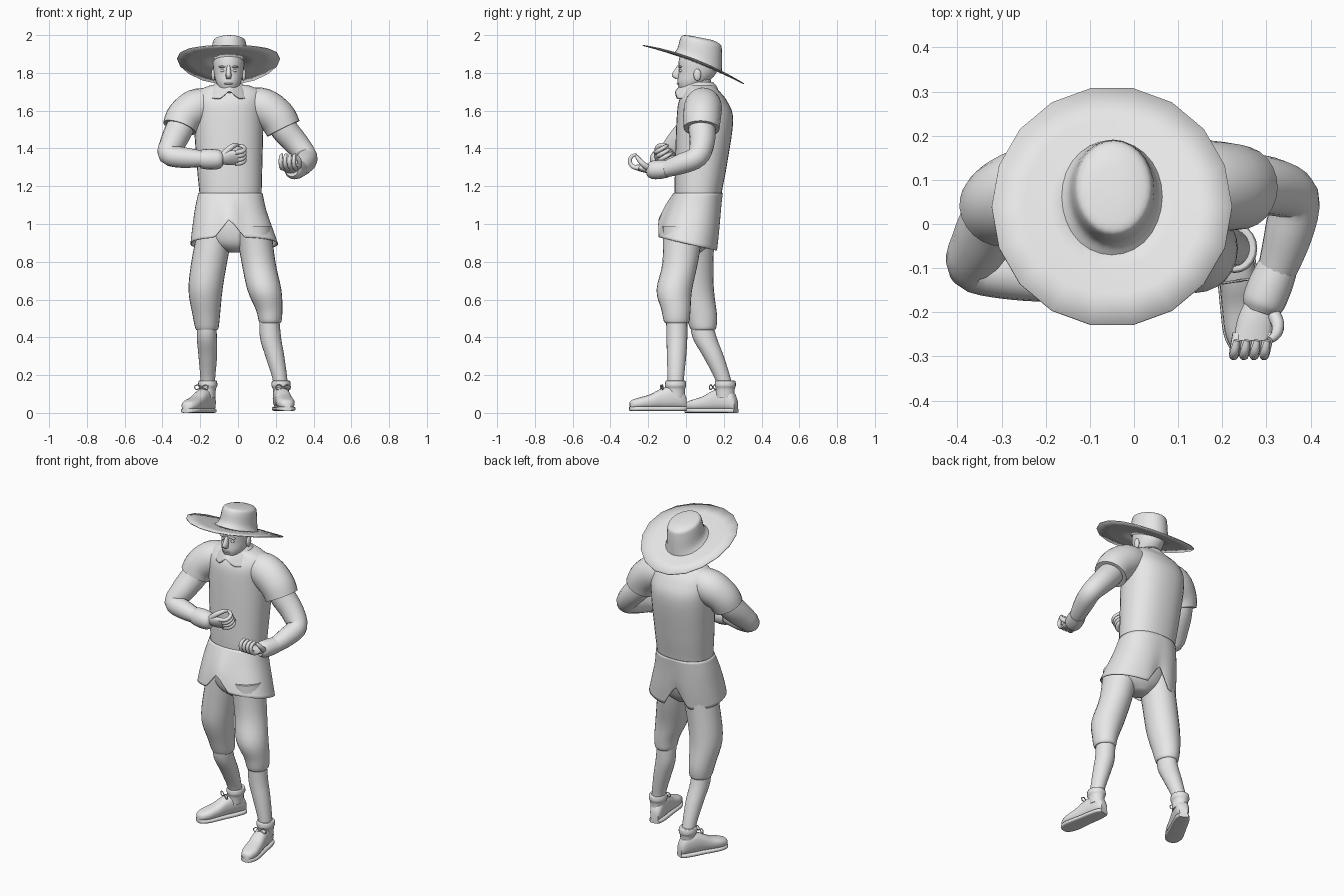
import bpy, bmesh, math
from mathutils import Vector

cube = bpy.data.objects.get("Cube")
if cube:
    bpy.data.objects.remove(cube, do_unlink=True)

grey = bpy.data.materials.new("plain_grey")
grey.use_nodes = True
grey.diffuse_color = (0.8, 0.8, 0.8, 1)
grey.node_tree.nodes["Principled BSDF"].inputs["Base Color"].default_value = grey.diffuse_color
X, Y, Z = Vector((1, 0, 0)), Vector((0, 1, 0)), Vector((0, 0, 1))


def finish(name, bm, sharp=50):
    """Turn a bmesh into a smooth-shaded grey object."""
    bmesh.ops.recalc_face_normals(bm, faces=bm.faces)
    for face in bm.faces:
        face.smooth = True
    mesh = bpy.data.meshes.new(name)
    bm.to_mesh(mesh)
    bm.free()
    mesh.set_sharp_from_angle(angle=math.radians(sharp))
    mesh.materials.append(grey)
    obj = bpy.data.objects.new(name, mesh)
    bpy.context.collection.objects.link(obj)
    return obj


def skin(name, loops, caps=True):
    """Bridge a list of point loops with quads."""
    bm = bmesh.new()
    rows = [[bm.verts.new(p) for p in loop] for loop in loops]
    n = len(rows[0])
    for low, high in zip(rows, rows[1:]):
        for i in range(n):
            j = (i + 1) % n
            bm.faces.new((low[i], low[j], high[j], high[i]))
    if caps:
        bm.faces.new(rows[0])
        bm.faces.new(rows[-1])
    return finish(name, bm)


def smooth_path(keys, steps=4):
    """Catmull-Rom interpolation of tuples of numbers."""
    out = []
    for i in range(len(keys) - 1):
        quad = (keys[max(i - 1, 0)], keys[i], keys[i + 1], keys[min(i + 2, len(keys) - 1)])
        for k in range(steps):
            t = k / steps
            out.append([b + t / 2 * (c - a + t * (2 * a - 5 * b + 4 * c - d + t * (3 * (b - c) + d - a)))
                        for a, b, c, d in zip(*quad)])
    return out + [list(keys[-1])]


def oval(center, a, b, ra, rb, segs, power=1.0):
    points = []
    for i in range(segs):
        t = math.tau * i / segs
        c, s = math.cos(t), math.sin(t)
        points.append(center + a * ra * math.copysign(abs(c) ** power, c)
                      + b * rb * math.copysign(abs(s) ** power, s))
    return points


def loft(name, keys, segs=24, a=X, b=Y, power=1.0, caps=True, steps=4):
    """Rings of x, y, z, two radii and an optional forward-rising slope."""
    loops = []
    for x, y, z, ra, rb, *slope in smooth_path(keys, steps):
        tilt = b - Z * slope[0] if slope else b
        loops.append(oval(Vector((x, y, z)), a, tilt, ra, rb, segs, power))
    return skin(name, loops, caps)


def tube(name, keys, segs=16):
    """Round tube along points of x, y, z, radius."""
    path = smooth_path(keys)
    pts = [Vector(p[:3]) for p in path]
    side, loops = None, []
    for i, p in enumerate(pts):
        t = (pts[min(i + 1, len(pts) - 1)] - pts[max(i - 1, 0)]).normalized()
        side = t.orthogonal() if side is None else side - t * side.dot(t)
        side.normalize()
        loops.append(oval(p, side, t.cross(side), path[i][3], path[i][3], segs))
    return skin(name, loops)


def ball(name, center, size):
    bm = bmesh.new()
    bmesh.ops.create_uvsphere(bm, u_segments=16, v_segments=10, radius=1)
    bmesh.ops.scale(bm, vec=size, verts=bm.verts)
    bmesh.ops.translate(bm, vec=center, verts=bm.verts)
    return finish(name, bm)


def notch(obj, middle, width, depth, top, back=True):
    """Cut a pointed slit into the lower edge, then give the cloth thickness."""
    for v in obj.data.vertices:
        if back or v.co.y < 0.05:
            cut = max(0, 1 - abs(v.co.x - middle) / width)
            v.co.z = top + (v.co.z - top) * (1 - depth * cut)
    cloth = obj.modifiers.new("cloth", "SOLIDIFY")
    cloth.thickness = 0.006


# Tunic, collar and neck
loft("tunic_body", [(-.04, .065, 1.12, .16, .12), (-.04, .065, 1.17, .165, .125), (-.045, .08, 1.32, .174, .138),
                    (-.05, .1, 1.55, .185, .15), (-.05, .09, 1.65, .185, .128), (-.045, .085, 1.705, .165, .09),
                    (-.045, .08, 1.735, .1, .07)], 32, power=.88)
skirt = loft("tunic_skirt", [(-.04, .065, 1.165, .17, .13, 0), (-.04, .045, 1.08, .188, .143, .05),
                             (-.03, .025, .98, .212, .154, .15), (-.02, .01, .895, .232, .157, .23)],
             64, power=.88, caps=False)
notch(skirt, -.045, .08, .42, 1.165)
collar = loft("collar", [(-.05, .075, 1.752, .064, .068), (-.05, .07, 1.72, .095, .097),
                         (-.05, .06, 1.665, .12, .118)], 48, caps=False)
notch(collar, -.045, .05, .5, 1.752, back=False)
tube("neck", [(-.05, .095, 1.64, .066), (-.05, .08, 1.72, .06), (-.05, .065, 1.79, .058)])

# Head and face
loft("head", [(-.05, .005, 1.693, .018, .018), (-.05, .012, 1.708, .042, .042), (-.05, .035, 1.75, .066, .08),
              (-.05, .06, 1.8, .078, .1), (-.05, .067, 1.86, .084, .106), (-.05, .072, 1.91, .08, .1)])
loft("nose", [(-.05, -.035, 1.84, .008, .01), (-.05, -.048, 1.79, .015, .027), (-.05, -.042, 1.768, .012, .014)], 12)
ball("lips", (-.05, -.04, 1.743), (.024, .01, .005))
ball("chin", (-.05, -.012, 1.712), (.026, .022, .018))
for label, sign in (("left", 1), ("right", -1)):
    ball(label + "_eye", (-.05 + sign * .03, -.026, 1.812), (.013, .01, .008))
    ball(label + "_brow", (-.05 + sign * .032, -.03, 1.832), (.021, .01, .006))
    ball(label + "_ear", (-.05 + sign * .081, .06, 1.79), (.011, .02, .032))


# Hat: bent, tilted brim and a tapered crown
def brim_point(radius, i, segs):
    t = math.tau * i / segs
    x, y = radius * math.cos(t), radius * math.sin(t)
    return Vector((x - .05, y + .04, 1.863 - .38 * y - .24 * y * y + .2 * x * x))


brim = skin("hat_brim", [[brim_point(r, i, 18) for i in range(18)] for r in (.08, .14, .2, .272)], caps=False)
brim.modifiers.new("felt", "SOLIDIFY").thickness = 0.005
loft("hat_crown", [(-.05, .06, 1.855, .116, .13, .38), (-.048, .072, 1.882, .099, .119, .37),
                   (-.046, .08, 1.95, .09, .11, .29), (-.046, .085, 1.975, .079, .097, .25),
                   (-.046, .085, 1.985, .045, .055, .2)], 28)

# Arms with wide short sleeves and cuffs
tube("left_sleeve", [(.04, .09, 1.635, .085), (.13, .09, 1.62, .1), (.205, .085, 1.565, .1), (.24, .082, 1.505, .095)], 24)
tube("left_arm", [(.2, .08, 1.58, .07), (.245, .085, 1.5, .072), (.31, .085, 1.425, .066), (.362, .058, 1.355, .058),
                  (.35, -.02, 1.32, .055), (.318, -.12, 1.288, .042), (.29, -.18, 1.285, .03)])
tube("left_cuff", [(.325, -.1, 1.292, .046), (.308, -.14, 1.288, .05), (.292, -.18, 1.286, .048), (.285, -.2, 1.286, .035)])
tube("right_sleeve", [(-.13, .09, 1.635, .085), (-.22, .08, 1.615, .1), (-.285, .055, 1.565, .096), (-.31, .035, 1.51, .09)], 24)
tube("right_arm", [(-.28, .06, 1.58, .07), (-.312, .02, 1.5, .074), (-.345, -.04, 1.43, .068), (-.367, -.095, 1.368, .056),
                   (-.29, -.115, 1.352, .055), (-.18, -.135, 1.345, .042), (-.09, -.14, 1.345, .03)])
tube("right_cuff", [(-.195, -.132, 1.345, .05), (-.15, -.136, 1.343, .055), (-.1, -.14, 1.342, .05), (-.08, -.14, 1.342, .034)])


def hand(label, wrist, forward, curl, across):
    """Palm, four curled fingers and a thumb."""
    wrist, f, u, s = Vector(wrist), Vector(forward).normalized(), Vector(curl).normalized(), Vector(across).normalized()

    def at(along, up, side, radius):
        return (*(wrist + f * along + u * up + s * side), radius)
    loft(label + "_palm", [(*at(-.02, 0, 0, .028), .022), (*at(.03, 0, 0, .042), .024),
                           (*at(.085, .004, 0, .042), .015)], 16, s, u)
    for i, finger in enumerate(("little", "ring", "middle", "index")):
        side = (i - 1.5) * .023
        tube(f"{label}_{finger}_finger", [at(.07, 0, side, .013), at(.105, .008, side, .012), at(.12, .035, side, .011),
                                          at(.11, .06, side, .01), at(.085, .072, side, .007)], 10)
    tube(label + "_thumb", [at(.01, 0, .025, .017), at(.045, .02, .05, .015), at(.07, .045, .052, .012),
                            at(.085, .065, .04, .008)], 10)


hand("left", (.284, -.18, 1.292), (-.2, -1, .05), Z, X)
hand("right", (-.085, -.14, 1.35), (1, -.02, 0), (0, .85, .5), (0, -.5, .85))

# Breeches and lower legs
loft("breeches_seat", [(-.01, .03, .85, .04, .05), (-.015, .03, .9, .14, .1), (-.02, .04, 1, .18, .125), (-.03, .05, 1.1, .16, .115)])
loft("right_breeches", [(-.115, .05, .99, .095, .105), (-.152, .045, .8, .095, .1), (-.172, .05, .65, .09, .098),
                        (-.168, .08, .52, .073, .084), (-.165, .09, .455, .063, .071), (-.165, .09, .44, .056, .062)])
loft("left_breeches", [(.08, -.015, .99, .095, .11), (.108, -.03, .8, .09, .094), (.14, -.062, .65, .09, .094),
                       (.165, -.053, .545, .07, .077), (.17, -.05, .49, .061, .069), (.17, -.05, .475, .054, .06)])
loft("right_shin", [(-.165, .08, .5, .05, .058), (-.165, .098, .4, .053, .064), (-.16, .145, .3, .049, .055),
                    (-.16, .195, .18, .039, .042), (-.16, .212, .1, .038, .04)])
loft("left_shin", [(.165, -.05, .52, .052, .056), (.172, -.048, .4, .056, .055), (.195, -.05, .3, .05, .051),
                   (.222, -.054, .18, .039, .043), (.228, -.055, .1, .038, .04)])


def boot(label, heel, toe, ankle, ground):
    """Low ankle boot with a sole, a collar and a lace bow."""
    heel, toe = Vector((*heel, ground)), Vector((*toe, ground))
    span = toe - heel
    side = span.normalized().cross(Z)
    # fraction of length, half width, height
    shape = ((0, .024, .06), (.08, .036, .105), (.26, .042, .12), (.45, .043, .105),
             (.63, .046, .077), (.82, .047, .06), (.95, .034, .048), (1, .016, .034))
    upper, sole = [], []
    for t, width, height in shape:
        p = heel + span * t
        upper.append((p.x, p.y, p.z + .012 + height / 2, width, height / 2))
        sole.append((p.x, p.y, p.z + .012, width + .004, .012))
    loft(label + "_boot", upper, 20, side, Z, .8)
    loft(label + "_sole", sole, 20, side, Z, .5)
    x, y = ankle
    loft(label + "_boot_collar", [(x, y, .08, .04, .048), (x, y, .125, .043, .05), (x, y, .145, .051, .056),
                                  (x, y, .168, .048, .053), (x, y, .17, .04, .043)], 20)
    knot = Vector((x, y, .135)) + span.normalized() * .062
    for sign in (1, -1):
        loop = [(0, 0), (.022, .014), (.04, .004), (.03, -.012), (0, 0)]
        tube(label + "_lace_bow", [(*(knot + side * sign * a + Z * b + span * .04), .003) for a, b in loop], 6)


boot("right", (-.14, .265), (-.275, 0), (-.16, .208), 0)
boot("left", (.216, 0), (.262, -.298), (.228, -.055), .01)
